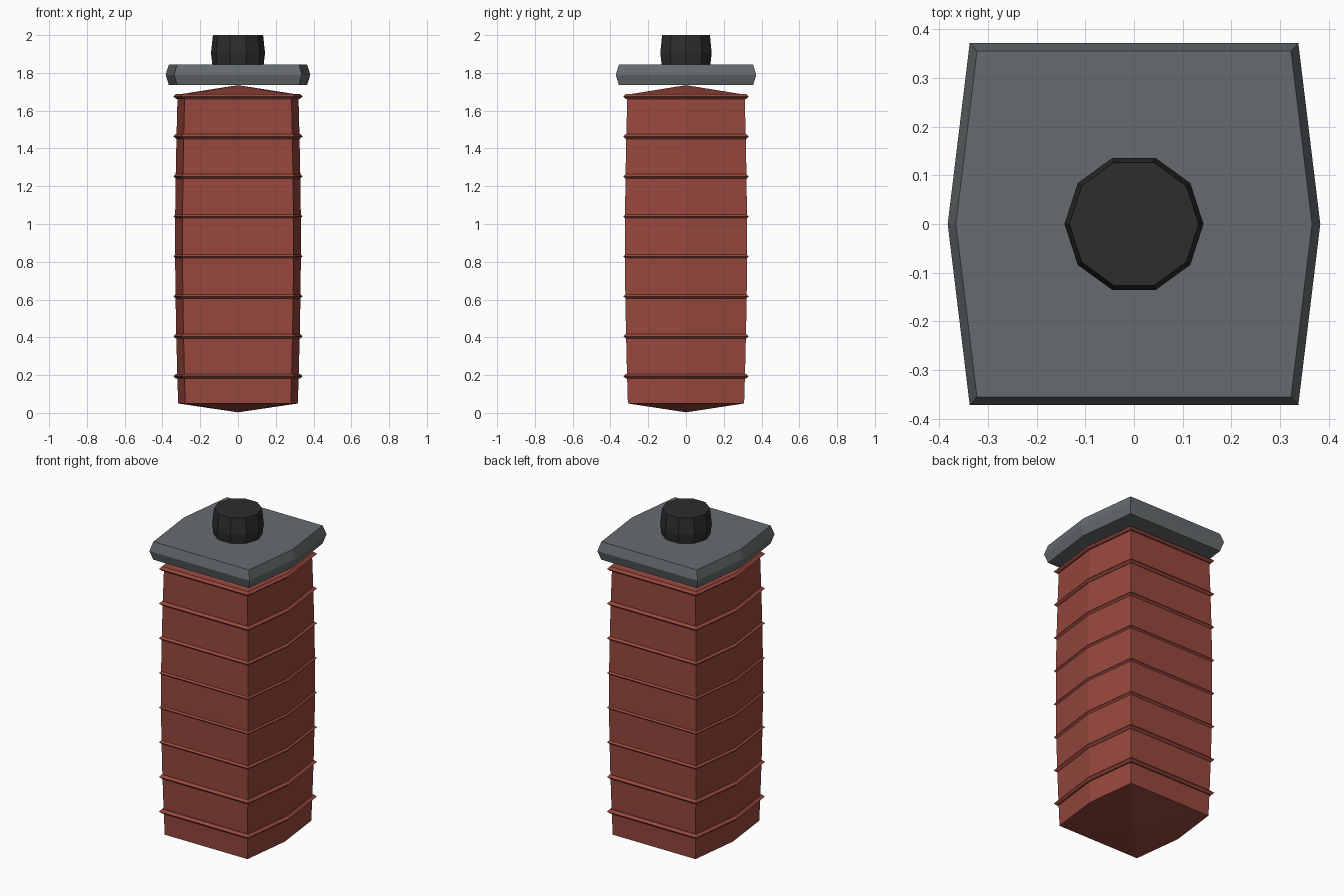
import bpy, bmesh, math

if "Cube" in bpy.data.objects:
    bpy.data.objects.remove(bpy.data.objects["Cube"])


def material(name, rgb):
    m = bpy.data.materials.new(name)
    m.diffuse_color = (*rgb, 1)
    m.use_nodes = True
    m.node_tree.nodes["Principled BSDF"].inputs["Base Color"].default_value = m.diffuse_color
    return m


brick = material("brick red", (0.31, 0.064, 0.047))
slate = material("slate grey", (0.13, 0.15, 0.157))
soot = material("soot black", (0.026, 0.026, 0.026))

# Plan outlines of unit radius: pointed-sided block and round pot
BLOCK = [(1, 0), (0.882, 0.971), (-0.882, 0.971),
         (-1, 0), (-0.882, -0.971), (0.882, -0.971)]
ROUND = [(math.cos(i * math.pi / 5), math.sin(i * math.pi / 5)) for i in range(10)]


def stack(name, plan, profile, mat, closed=False):
    """Scale a plan outline through (radius, z) steps; radius 0 is a point."""
    bm = bmesh.new()
    rings = []
    for r, z in profile:
        pts = plan if r else [(0, 0)]
        rings.append([bm.verts.new((x * r, y * r, z)) for x, y in pts])
    n = len(plan)
    pairs = list(zip(rings, rings[1:]))
    if closed:
        pairs.append((rings[-1], rings[0]))
    for a, b in pairs:
        for i in range(n):
            j = (i + 1) % n
            quad = [a[i % len(a)], a[j % len(a)], b[j % len(b)], b[i % len(b)]]
            bm.faces.new(list(dict.fromkeys(quad)))
    if not closed:
        for ring in (rings[0], rings[-1]):
            if len(ring) > 1:
                bm.faces.new(ring)
    bmesh.ops.recalc_face_normals(bm, faces=bm.faces)
    mesh = bpy.data.meshes.new(name)
    bm.to_mesh(mesh)
    bm.free()
    mesh.materials.append(mat)
    ob = bpy.data.objects.new(name, mesh)
    bpy.context.collection.objects.link(ob)
    return ob


# Gently bulging brick shaft with pointed ends
STEPS = 8
shaft = [(0, 0.003)]
for i in range(STEPS + 1):
    t = i / STEPS
    shaft.append((0.317 + 0.003 * t + 0.0145 * math.sin(math.pi * t), 0.05 + 1.635 * t))
shaft.append((0, 1.735))
stack("brick_shaft", BLOCK, shaft, brick)

# Thin course bands, wedge-shaped in section
for i in range(8):
    z = 0.194 + 0.2116 * i
    stack(f"course_band_{i + 1}", BLOCK,
          [(0.30, z - 0.013), (0.328, z - 0.013), (0.342, z),
           (0.328, z + 0.013), (0.30, z + 0.013)], brick, closed=True)

# Cap slab with bevelled rim
stack("cap_slab", BLOCK, [(0.366, 1.735), (0.383, 1.79), (0.366, 1.845)], slate)

# Ten-sided flue pot
stack("flue_pot", ROUND, [(0.133, 1.82), (0.143, 1.905), (0.133, 2.0)], soot)
